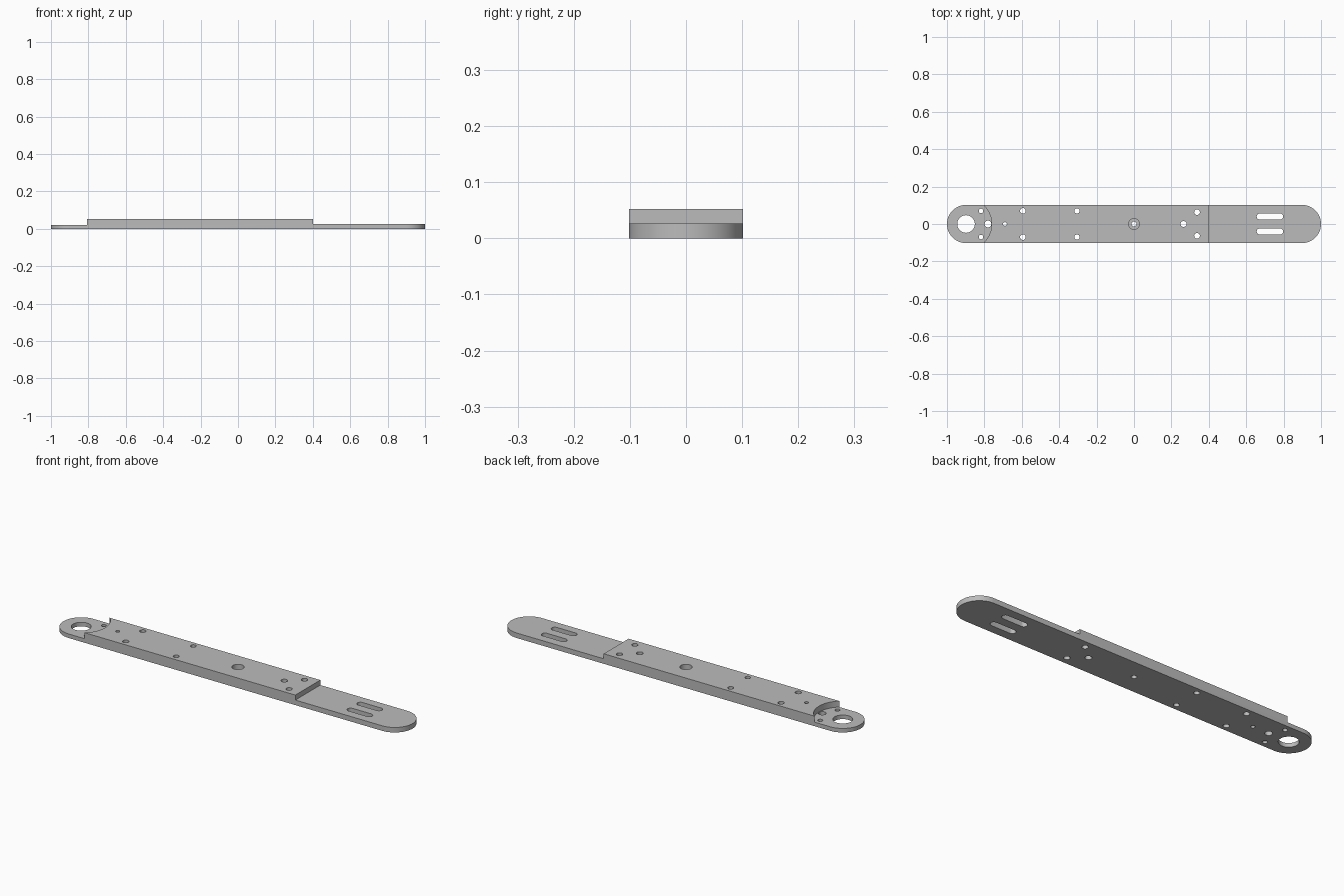
import bpy, bmesh, math

cube = bpy.data.objects.get("Cube")
if cube:
    bpy.data.objects.remove(cube, do_unlink=True)

HALF_W, TOP, LEFT_TOP, RIGHT_TOP = 0.102, 0.052, 0.021, 0.026
END_X = 1 - HALF_W

metal = bpy.data.materials.new("grey metal")
metal.use_nodes = True
grey = (0.5, 0.5, 0.5, 1)
metal.diffuse_color = grey
metal.node_tree.nodes["Principled BSDF"].inputs["Base Color"].default_value = grey


def arc(x, y, r, start, end, n):
    return [(x + r * math.cos(start + (end - start) * i / n),
             y + r * math.sin(start + (end - start) * i / n)) for i in range(n + 1)]


def stadium(x0, x1, y, r, n=24):
    q = math.pi / 2
    return arc(x1, y, r, -q, q, n) + arc(x0, y, r, q, 3 * q, n)


def circle(x, y, r, n=32):
    return arc(x, y, r, 0, math.tau, n)[:-1]


def prism(bm, outline, z0, z1):
    face = bm.faces.new([bm.verts.new((x, y, z0)) for x, y in outline])
    ext = bmesh.ops.extrude_face_region(bm, geom=[face])
    verts = [v for v in ext["geom"] if isinstance(v, bmesh.types.BMVert)]
    bmesh.ops.translate(bm, verts=verts, vec=(0, 0, z1 - z0))


def make(name, prisms):
    bm = bmesh.new()
    for outline, z0, z1 in prisms:
        prism(bm, outline, z0, z1)
    bmesh.ops.recalc_face_normals(bm, faces=bm.faces)
    mesh = bpy.data.meshes.new(name)
    bm.to_mesh(mesh)
    bm.free()
    mesh.materials.append(metal)
    obj = bpy.data.objects.new(name, mesh)
    bpy.context.collection.objects.link(obj)
    return obj


# Full-height bar with round ends
bar = make("mounting_bar", [(stadium(-END_X, END_X, 0, HALF_W, 32), 0, TOP)])

# Lowered ends and the counterbore in the middle
right_box = [(0.4, -0.2), (1.1, -0.2), (1.1, 0.2), (0.4, 0.2)]
recesses = make("recess_cutter", [
    (circle(-END_X, 0, 0.137, 96), LEFT_TOP, 0.1),
    (right_box, RIGHT_TOP, 0.1),
    (circle(0, 0, 0.029), 0.022, 0.1),
])

# Through holes on the centre line, then mirrored pairs, then slots
centre_holes = [(-END_X, 0.047), (-0.781, 0.018), (-0.69, 0.01), (0, 0.013), (0.265, 0.016)]
paired_holes = [(-0.818, 0.07, 0.012), (-0.594, 0.07, 0.015),
                (-0.305, 0.07, 0.014), (0.337, 0.063, 0.015)]
outlines = [circle(x, 0, r) for x, r in centre_holes]
for side in (-1, 1):
    outlines += [circle(x, side * y, r) for x, y, r in paired_holes]
    outlines.append(stadium(0.673, 0.78, side * 0.04, 0.017, 12))
holes = make("hole_cutter", [(o, -0.05, 0.15) for o in outlines])

for cutter in (recesses, holes):
    cutter.hide_render = True
    mod = bar.modifiers.new(cutter.name, "BOOLEAN")
    mod.operation = "DIFFERENCE"
    mod.solver = "EXACT"
    mod.object = cutter

# Bake the cuts and drop the cutters
bpy.context.view_layer.update()
depsgraph = bpy.context.evaluated_depsgraph_get()
cut_mesh = bpy.data.meshes.new_from_object(bar.evaluated_get(depsgraph))
bar.modifiers.clear()
bar.data = cut_mesh
for cutter in (recesses, holes):
    bpy.data.objects.remove(cutter, do_unlink=True)

bpy.ops.object.select_all(action="DESELECT")
bar.select_set(True)
bpy.context.view_layer.objects.active = bar
bpy.ops.object.shade_smooth_by_angle(angle=math.radians(30))
